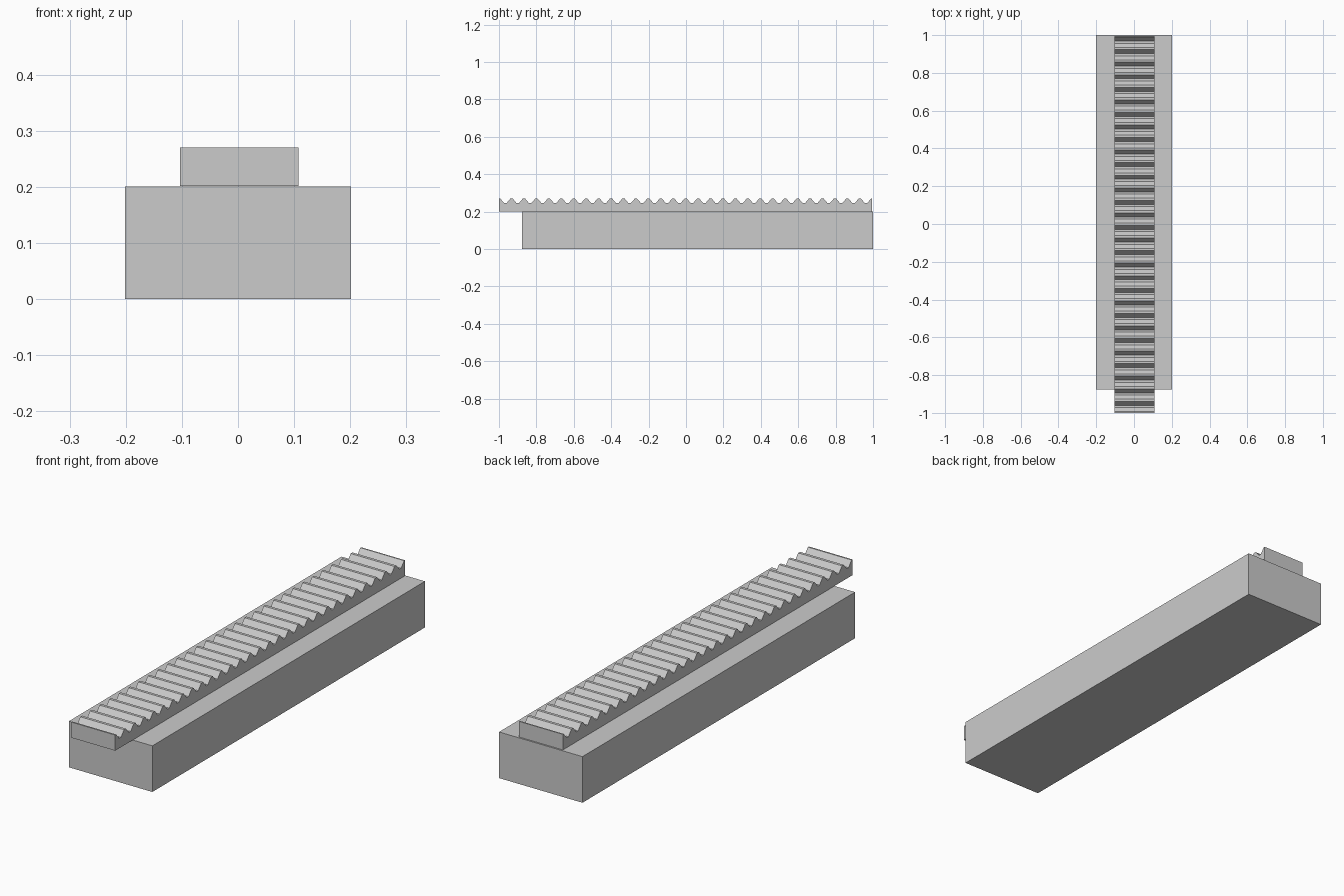
import bpy, bmesh

cube = bpy.data.objects.get("Cube")
if cube:
    bpy.data.objects.remove(cube, do_unlink=True)

grey = bpy.data.materials.new("plain grey")
grey.use_nodes = True
colour = (0.6, 0.6, 0.6, 1)
grey.diffuse_color = colour
grey.node_tree.nodes["Principled BSDF"].inputs["Base Color"].default_value = colour


def extrude_profile(name, profile, x0, x1):
    """Extrude a closed (y, z) profile along x."""
    bm = bmesh.new()
    face = bm.faces.new([bm.verts.new((x0, y, z)) for y, z in profile])
    new = bmesh.ops.extrude_face_region(bm, geom=[face])["geom"]
    verts = [v for v in new if isinstance(v, bmesh.types.BMVert)]
    bmesh.ops.translate(bm, verts=verts, vec=(x1 - x0, 0, 0))
    bmesh.ops.recalc_face_normals(bm, faces=bm.faces)
    mesh = bpy.data.meshes.new(name)
    bm.to_mesh(mesh)
    bm.free()
    mesh.materials.append(grey)
    obj = bpy.data.objects.new(name, mesh)
    bpy.context.collection.objects.link(obj)
    return obj


# Solid base block, set back from the front end
base_front, base_top = -0.877, 0.201
extrude_profile("base_block",
                [(base_front, 0), (1, 0), (1, base_top), (base_front, base_top)],
                -0.201, 0.201)

# Toothed rack sliding on the base, overhanging at the front
front, back = -1.0, 0.995
bottom, root, tip = 0.202, 0.245, 0.27
pitch, flank, valley, gaps = 0.0665, 0.021, 0.012, 30
first_gap = -0.966
profile = [(back, bottom), (front, bottom), (front, tip)]
for i in range(gaps):
    centre = first_gap + i * pitch
    for side, z in ((-valley / 2 - flank, tip), (-valley / 2, root),
                    (valley / 2, root), (valley / 2 + flank, tip)):
        profile.append((centre + side, z))
profile.append((back, tip))
extrude_profile("toothed_rack", profile, -0.103, 0.108)
